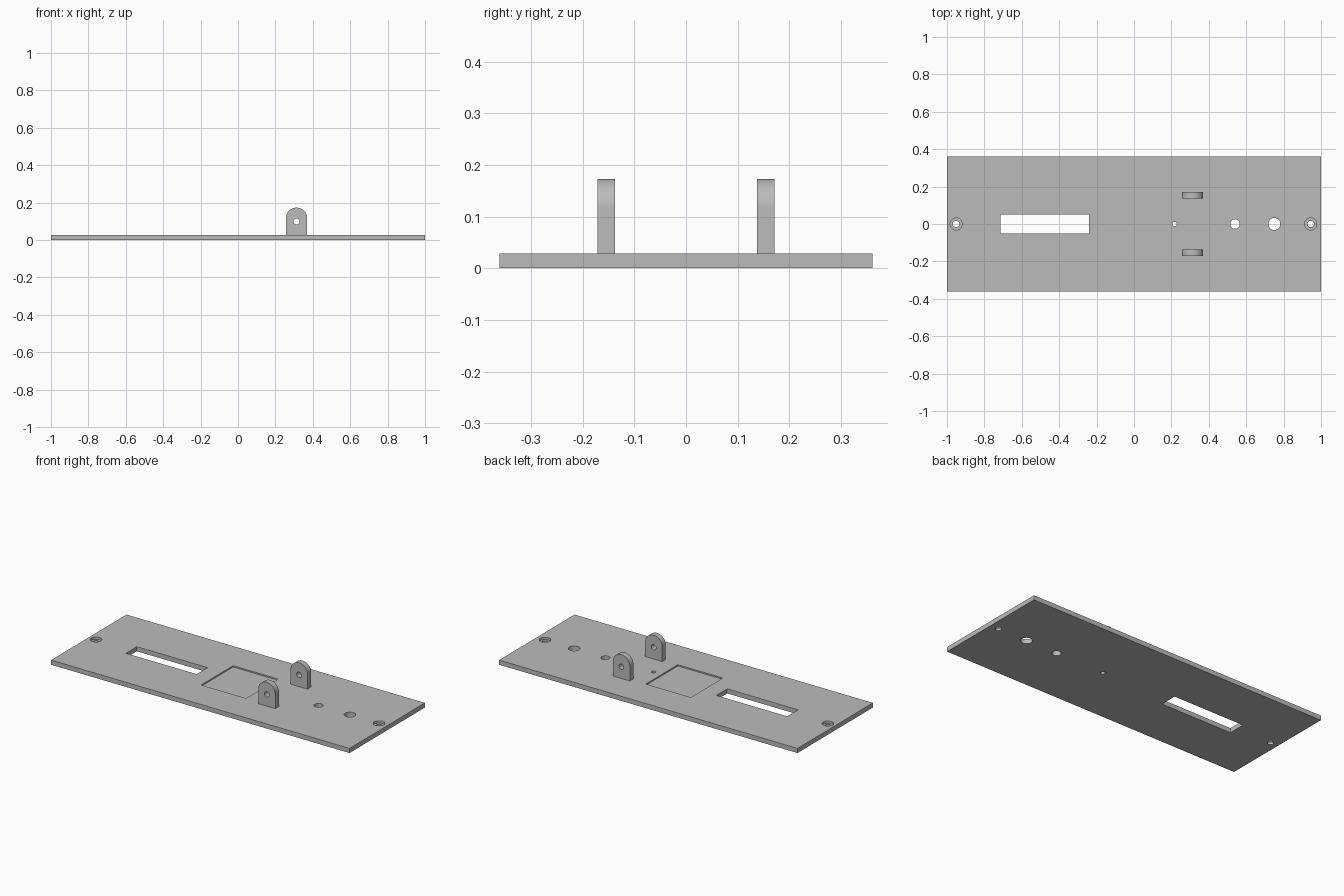
import bpy, bmesh, math
from mathutils import Matrix

if "Cube" in bpy.data.objects:
    bpy.data.objects.remove(bpy.data.objects["Cube"], do_unlink=True)

THICK = 0.028

grey = bpy.data.materials.new("plain_grey")
grey.use_nodes = True
colour = (0.5, 0.5, 0.5, 1)
grey.diffuse_color = colour
grey.node_tree.nodes["Principled BSDF"].inputs["Base Color"].default_value = colour


def make_object(name, bm):
    bmesh.ops.recalc_face_normals(bm, faces=bm.faces)
    mesh = bpy.data.meshes.new(name)
    bm.to_mesh(mesh)
    bm.free()
    mesh.materials.append(grey)
    ob = bpy.data.objects.new(name, mesh)
    bpy.context.collection.objects.link(ob)
    return ob


def box(name, x0, x1, y0, y1, z0, z1):
    bm = bmesh.new()
    m = Matrix.Translation(((x0 + x1) / 2, (y0 + y1) / 2, (z0 + z1) / 2))
    m = m @ Matrix.Diagonal((x1 - x0, y1 - y0, z1 - z0, 1))
    bmesh.ops.create_cube(bm, size=1, matrix=m)
    return make_object(name, bm)


def cone(name, x, z0, z1, r0, r1):
    bm = bmesh.new()
    bmesh.ops.create_cone(bm, cap_ends=True, segments=48, radius1=r0, radius2=r1,
                          depth=z1 - z0, matrix=Matrix.Translation((x, 0, (z0 + z1) / 2)))
    return make_object(name, bm)


def cut(target, cutters):
    for c in cutters:
        mod = target.modifiers.new("cut", 'BOOLEAN')
        mod.operation = 'DIFFERENCE'
        mod.solver = 'EXACT'
        mod.object = c
        bpy.context.view_layer.objects.active = target
        bpy.ops.object.modifier_apply(modifier=mod.name)
        bpy.data.objects.remove(c, do_unlink=True)


def smooth(ob):
    bpy.ops.object.select_all(action='DESELECT')
    ob.select_set(True)
    bpy.context.view_layer.objects.active = ob
    bpy.ops.object.shade_smooth_by_angle(angle=math.radians(30))


# Base plate with slot, shallow square pocket and row of holes
plate = box("base_plate", -1, 1, -0.361, 0.361, 0, THICK)
cutters = [box("slot_cutter", -0.715, -0.24, -0.052, 0.052, -0.1, 0.1),
           box("pocket_cutter", -0.14, 0.162, -0.153, 0.153, THICK - 0.008, 0.1)]
for x, r in ((0.217, 0.012), (0.54, 0.025), (0.75, 0.032)):
    cutters.append(cone("hole_cutter", x, -0.1, 0.1, r, r))

# Screw holes with wide heads at both ends
for x in (-0.951, 0.945):
    cutters.append(cone("screw_hole_cutter", x, -0.1, 0.1, 0.017, 0.017))
    cutters.append(cone("screw_head_cutter", x, THICK - 0.014, 0.1, 0.032, 0.032))
cut(plate, cutters)
smooth(plate)


# Pair of upright round-topped lugs with a pin hole
def lug(name, y):
    cx, r, half = 0.313, 0.057, 0.0172
    arc_z = 0.173 - r
    bm = bmesh.new()
    pts = [(cx - r, THICK), (cx + r, THICK)]
    pts += [(cx + r * math.cos(a), arc_z + r * math.sin(a))
            for a in (math.pi * i / 32 for i in range(33))]
    face = bm.faces.new([bm.verts.new((px, y - half, pz)) for px, pz in pts])
    side = bmesh.ops.extrude_face_region(bm, geom=[face])
    verts = [v for v in side["geom"] if isinstance(v, bmesh.types.BMVert)]
    bmesh.ops.translate(bm, verts=verts, vec=(0, 2 * half, 0))
    ob = make_object(name, bm)
    bm = bmesh.new()
    m = Matrix.Translation((cx, y, 0.099)) @ Matrix.Rotation(math.pi / 2, 4, 'X')
    bmesh.ops.create_cone(bm, cap_ends=True, segments=32, radius1=0.016,
                          radius2=0.016, depth=0.2, matrix=m)
    cut(ob, [make_object("pin_cutter", bm)])
    smooth(ob)


lug("front_lug", -0.1545)
lug("back_lug", 0.1545)
